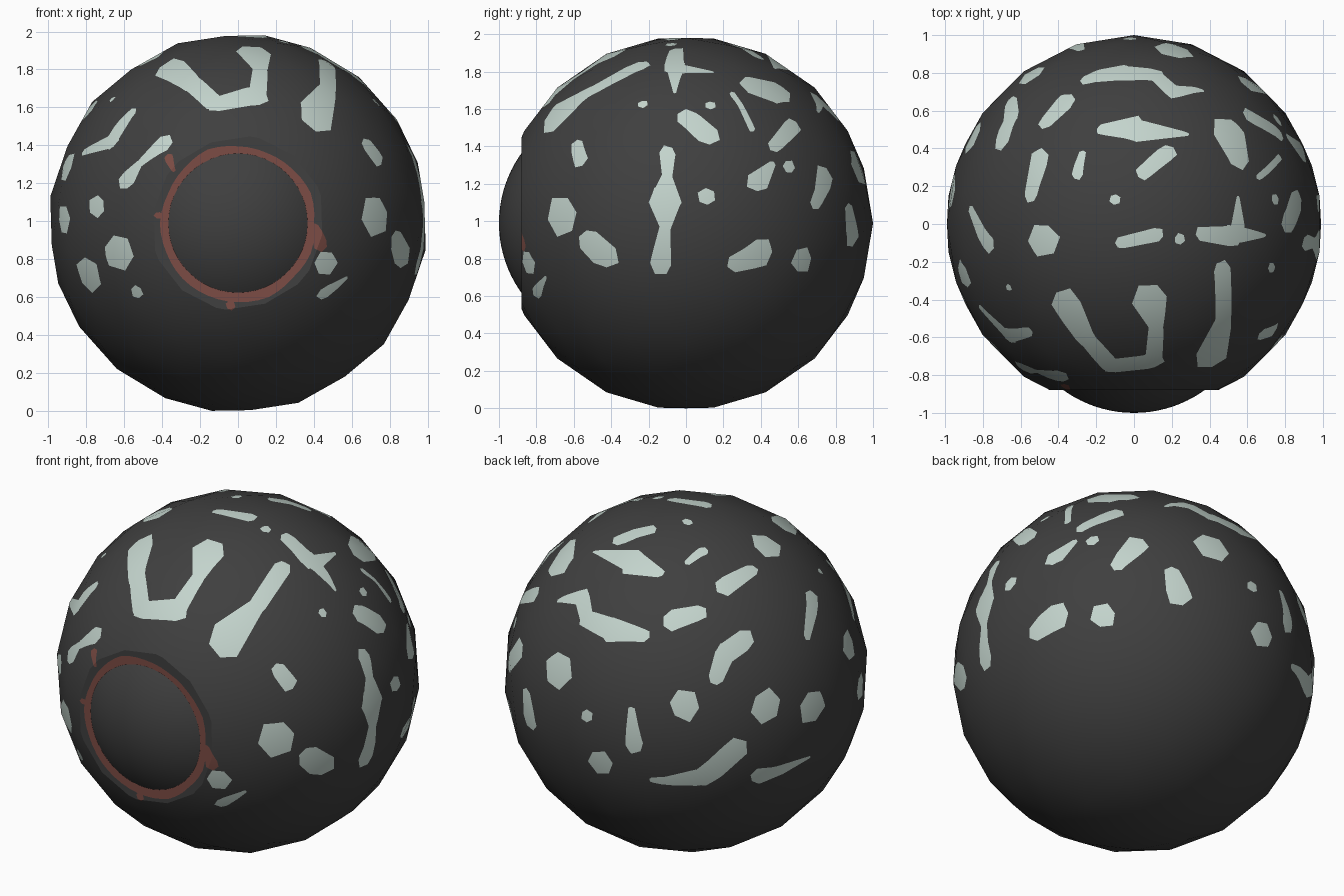
import bpy, bmesh, math, random
from mathutils import Vector, Matrix
from mathutils.geometry import convex_hull_2d

if "Cube" in bpy.data.objects:
    bpy.data.objects.remove(bpy.data.objects["Cube"])

random.seed(4)
CZ = 0.99          # height of the ball centre
FLAT_Y = -0.88     # plane of the flattened front


def material(name, rgb):
    m = bpy.data.materials.new(name)
    m.diffuse_color = (*rgb, 1)
    m.use_nodes = True
    m.node_tree.nodes["Principled BSDF"].inputs["Base Color"].default_value = m.diffuse_color
    return m


dark = material("charcoal", (0.05, 0.05, 0.05))
pale = material("pale_green_grey", (0.55, 0.66, 0.61))
rust = material("rust_red", (0.20, 0.072, 0.058))


def make_object(name, bm, mats):
    me = bpy.data.meshes.new(name)
    bm.to_mesh(me)
    bm.free()
    for m in mats:
        me.materials.append(m)
    ob = bpy.data.objects.new(name, me)
    ob.location = (0, 0, CZ)
    bpy.context.collection.objects.link(ob)
    return ob


# body: coarse ball with a flattened front
bm = bmesh.new()
bmesh.ops.create_icosphere(bm, subdivisions=3, radius=1.0,
                           matrix=Matrix.Rotation(math.radians(8), 4, 'Y'))
bmesh.ops.bisect_plane(bm, geom=bm.verts[:] + bm.edges[:] + bm.faces[:], dist=1e-5,
                       plane_co=(0, FLAT_Y, 0), plane_no=(0, -1, 0), clear_outer=True)
bmesh.ops.holes_fill(bm, edges=[e for e in bm.edges if e.is_boundary], sides=0)
bmesh.ops.recalc_face_normals(bm, faces=bm.faces[:])


def direction(view, a, b):
    """Point on the ball seen at (a, b) from a view (azimuth, elevation)."""
    az, el = (math.radians(t) for t in view)
    h = Vector((math.sin(az), -math.cos(az), 0))
    right = Vector((math.cos(az), math.sin(az), 0))
    cam = h * math.cos(el) + Vector((0, 0, math.sin(el)))
    up = Vector((0, 0, math.cos(el))) - h * math.sin(el)
    c = math.sqrt(max(0.0, 0.97 - a * a - b * b))
    return (right * a + up * b + cam * c).normalized()


def cut_patch(discs, mat):
    """Cut the angular hull of a few small discs into the ball and colour it."""
    m = sum((d for d, r in discs), Vector()).normalized()
    e1 = m.orthogonal().normalized()
    e2 = m.cross(e1)
    pts = []
    for d, r in discs:
        turn = random.random() * 6.28
        for k in range(6):
            t = turn + k * math.tau / 6
            q = d + (e1 * math.cos(t) + e2 * math.sin(t)) * r * random.uniform(0.85, 1.15)
            pts.append(Vector((q.dot(e1), q.dot(e2))) / q.dot(m))
    dirs = [m + e1 * pts[i].x + e2 * pts[i].y for i in convex_hull_2d(pts)]
    inside = [f for f in bm.faces if f.calc_center_median().normalized().dot(m) > 0.7]
    for p, q in zip(dirs, dirs[1:] + dirs[:1]):
        n = p.cross(q)
        if n.length < 1e-7:
            continue
        n.normalize()
        if n.dot(m) < 0:
            n.negate()
        geom = set(inside)
        for f in inside:
            geom.update(f.edges)
            geom.update(f.verts)
        res = bmesh.ops.bisect_plane(bm, geom=list(geom), dist=1e-5,
                                     plane_co=(0, 0, 0), plane_no=n)
        faces = {g for g in res["geom"] if isinstance(g, bmesh.types.BMFace)} | set(inside)
        inside = [f for f in faces if f.is_valid and f.calc_center_median().dot(n) > 0]
    for f in inside:
        f.material_index = mat


def stroke(view, *points, mat=1):
    """A chain of (across, up, half width) points; level views use real heights."""
    lift = CZ if view[1] == 0 else 0
    discs = [(direction(view, a, b - lift), r) for a, b, r in points]
    for pair in (list(zip(discs, discs[1:])) or [discs]):
        cut_patch(pair, mat)


FRONT, RIGHT, TOP, BACK_LEFT = (0, 0), (90, 0), (0, 90), (210, 20)

# pale patches seen from above
stroke(TOP, (-.36, -.42, .09), (-.24, -.62, .06), (-.12, -.75, .05),
       (.1, -.72, .06), (.12, -.55, .04), (.09, -.4, .1))
stroke(TOP, (.46, -.24, .05), (.47, -.5, .05), (.42, -.7, .11))
stroke(TOP, (-.25, .76, .04), (-.05, .8, .07), (.12, .78, .05), (.2, .7, .05), (.36, .7, .01))
stroke(TOP, (-.17, .5, .03), (0, .5, .08), (.28, .47, .01))
stroke(TOP, (.05, .27, .04), (.18, .38, .05))
stroke(TOP, (-.1, .13, .03))
stroke(TOP, (-.3, .26, .03), (-.27, .37, .02))
stroke(TOP, (-.5, .34, .06), (-.54, .15, .04))
stroke(TOP, (-.36, .65, .06), (-.46, .54, .05))
stroke(TOP, (.5, .48, .1), (.55, .36, .08))
stroke(TOP, (.77, .35, .02), (.66, .25, .02))
stroke(TOP, (-.07, -.1, .03), (.12, -.06, .04))
stroke(TOP, (.24, -.08, .03))
stroke(TOP, (-.48, -.08, .09))
stroke(TOP, (.36, -.05, .04), (.52, -.06, .06), (.69, -.06, .01))
stroke(TOP, (.55, -.05, .05), (.55, .14, .01))
stroke(TOP, (-.86, .07, .03), (-.77, -.1, .06))
stroke(TOP, (-.9, -.27, .08))

# pale patches seen from the front
stroke(FRONT, (.68, 1.4, .04), (.73, 1.33, .05))
stroke(FRONT, (.46, .78, .07))
stroke(FRONT, (.45, .62, .04), (.57, .7, .01))
stroke(FRONT, (-.8, 1.36, .02), (-.66, 1.42, .05), (-.56, 1.57, .03))
stroke(FRONT, (-.39, 1.41, .05), (-.52, 1.3, .02), (-.59, 1.21, .05))
stroke(FRONT, (-.74, 1.08, .06))
stroke(FRONT, (-.92, 1.01, .08))
stroke(FRONT, (-.63, .84, .1))
stroke(FRONT, (-.79, .72, .1))
stroke(FRONT, (-.53, .63, .04))
stroke(FRONT, (-.66, 1.64, .02))

# pale patches seen from the right
stroke(RIGHT, (-.66, 1.03, .11))
stroke(RIGHT, (-.52, .9, .06), (-.43, .82, .08))
stroke(RIGHT, (-.1, 1.36, .05), (-.1, 1.24, .03), (-.12, 1.1, .09), (-.11, .97, .03), (-.13, .77, .06))
stroke(RIGHT, (.11, 1.13, .05))
stroke(RIGHT, (0, 1.55, .06), (.12, 1.46, .06))
stroke(RIGHT, (.13, 1.62, .03))
stroke(RIGHT, (-.23, 1.62, .03))
stroke(RIGHT, (.57, 1.51, .05), (.47, 1.4, .04))
stroke(RIGHT, (.38, 1.21, .06), (.46, 1.3, .02))
stroke(RIGHT, (.55, 1.29, .04))
stroke(RIGHT, (.27, .78, .05), (.4, .84, .08))
stroke(RIGHT, (.62, .79, .07))
stroke(RIGHT, (.74, 1.23, .07), (.69, 1.1, .04))

# pale patches seen from the back left
stroke(BACK_LEFT, (-.1, -.53, .02), (.17, -.51, .06), (.35, -.35, .08))
stroke(BACK_LEFT, (.47, -.5, .05), (.73, -.4, .01))
stroke(BACK_LEFT, (-.39, -.45, .08))
stroke(BACK_LEFT, (-.2, -.33, .06), (-.22, -.14, .02))
stroke(BACK_LEFT, (-.47, -.19, .04))
stroke(BACK_LEFT, (.07, -.1, .09))
stroke(BACK_LEFT, (.51, -.1, .1))
stroke(BACK_LEFT, (.75, -.11, .1))
stroke(BACK_LEFT, (-.83, -.12, .05), (-.81, -.25, .07))
stroke(BACK_LEFT, (-.64, .05, .1))
stroke(BACK_LEFT, (.38, .26, .06), (.28, .18, .06), (.24, .05, .04))

# rust flecks around the ring
stroke(FRONT, (-.36, 1.33, .025), (-.34, 1.27, .01), mat=2)
stroke(FRONT, (.41, .97, .02), (.44, .88, .04), mat=2)
stroke(FRONT, (-.04, .555, .025), mat=2)
stroke(FRONT, (-.425, 1.03, .02), mat=2)

body = make_object("body", bm, (dark, pale, rust))
me = body.data
normals = [None] * len(me.loops)
for p in me.polygons:
    p.use_smooth = True
    flat = p.normal.y < -0.9995 and p.center.y < FLAT_Y + 0.001
    for i in p.loop_indices:
        co = me.vertices[me.loops[i].vertex_index].co
        normals[i] = tuple(p.normal) if flat else tuple(co.normalized())
me.normals_split_custom_set(normals)

# front ring: thin rust band with a ragged outer edge
bm = bmesh.new()
rows = []
N = 48
outer = [random.uniform(0.4, 0.425) for _ in range(16)]
for k in range(N):
    t = k * math.tau / N
    w = (k % 3) / 3
    ro = outer[k // 3] * (1 - w) + outer[(k // 3 + 1) % 16] * w
    rows.append([bm.verts.new((r * math.cos(t), FLAT_Y - 0.005, r * math.sin(t)))
                 for r in (0.367, ro)])
for p, q in zip(rows, rows[1:] + rows[:1]):
    bm.faces.new((p[0], p[1], q[1], q[0]))
make_object("front_ring", bm, (rust,))

# front dome: shallow cap of a smaller ball
bm = bmesh.new()
R = 0.64
bmesh.ops.create_uvsphere(bm, u_segments=48, v_segments=48, radius=R,
                          matrix=Matrix.Translation((0, R - 1, 0)) @ Matrix.Rotation(math.pi / 2, 4, 'X'))
bmesh.ops.bisect_plane(bm, geom=bm.verts[:] + bm.edges[:] + bm.faces[:], dist=1e-5,
                       plane_co=(0, FLAT_Y, 0), plane_no=(0, 1, 0), clear_outer=True)
for f in bm.faces:
    f.smooth = True
make_object("front_dome", bm, (dark,))
